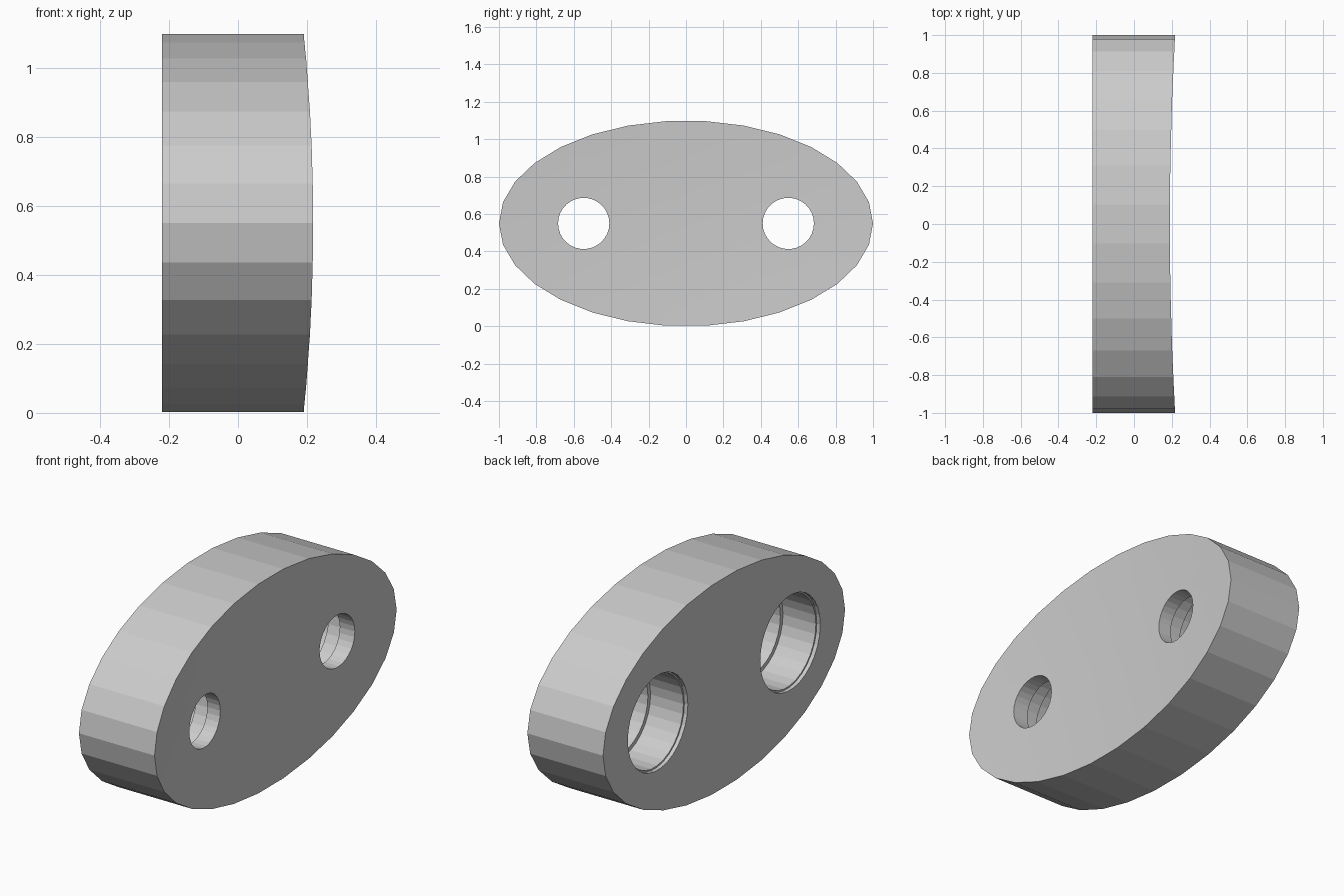
import bpy, bmesh
from math import sin, cos, pi, radians

cube = bpy.data.objects.get("Cube")
if cube:
    bpy.data.objects.remove(cube, do_unlink=True)

grey = bpy.data.materials.new("plain grey")
grey.use_nodes = True
colour = (0.6, 0.6, 0.6, 1)
grey.diffuse_color = colour
grey.node_tree.nodes["Principled BSDF"].inputs["Base Color"].default_value = colour

HALF_X, HALF_Y, HALF_Z = 0.22, 1.0, 0.55


def lathe(name, profile, sides, centre_y=0, scale_y=1, scale_z=1, turn=0.0):
    """Solid turned around the x axis from (x, radius) pairs, capped at both ends."""
    bm = bmesh.new()
    rings = []
    for x, r in profile:
        angles = [2 * pi * i / sides + turn for i in range(sides)]
        rings.append([bm.verts.new((x, centre_y + r * scale_y * cos(a),
                                    HALF_Z + r * scale_z * sin(a))) for a in angles])
    for a, b in zip(rings, rings[1:]):
        for i in range(sides):
            j = (i + 1) % sides
            bm.faces.new((a[i], a[j], b[j], b[i]))
    bm.faces.new(rings[0])
    bm.faces.new(rings[-1])
    bmesh.ops.recalc_face_normals(bm, faces=bm.faces)
    mesh = bpy.data.meshes.new(name)
    bm.to_mesh(mesh)
    bm.free()
    mesh.materials.append(grey)
    obj = bpy.data.objects.new(name, mesh)
    bpy.context.collection.objects.link(obj)
    return obj


# Oval block with thirty flat sides
block = lathe("oval_block", [(-HALF_X, 1), (HALF_X + 0.02, 1)], 30, 0, HALF_Y, HALF_Z)

# Shallow spherical dish on the left face
dish_floor, dish_curve = 0.178, 0.0395
dish = [(dish_floor + dish_curve * r * r, r) for r in (0.02, 0.2, 0.4, 0.6, 0.8, 1.0, 1.2)]
cutters = [lathe("dish_cutter", dish + [(0.5, 1.2)], 60)]

# Stepped bores: lip, wide bore, seat, then the small through hole
bore = [(-0.4, 0.248), (-0.20, 0.248), (-0.20, 0.240), (-0.01, 0.240),
        (-0.01, 0.218), (0.11, 0.218), (0.11, 0.137), (0.4, 0.137)]
for side, y in (("back", 0.547), ("front", -0.547)):
    cutters.append(lathe(side + "_bore_cutter", bore, 30, y))

# Cut the block, then drop the cutters
for cutter in cutters:
    mod = block.modifiers.new(cutter.name, 'BOOLEAN')
    mod.operation = 'DIFFERENCE'
    mod.solver = 'EXACT'
    mod.object = cutter
    cutter.hide_render = True
bpy.context.view_layer.update()
result = block.evaluated_get(bpy.context.evaluated_depsgraph_get())
block_mesh = bpy.data.meshes.new_from_object(result)
block.modifiers.clear()
block.data = block_mesh
for cutter in cutters:
    bpy.data.objects.remove(cutter, do_unlink=True)

# Smooth the dish only; the facets on rim and bores stay crisp
bpy.ops.object.select_all(action='DESELECT')
block.select_set(True)
bpy.context.view_layer.objects.active = block
bpy.ops.object.shade_smooth_by_angle(angle=radians(5))
